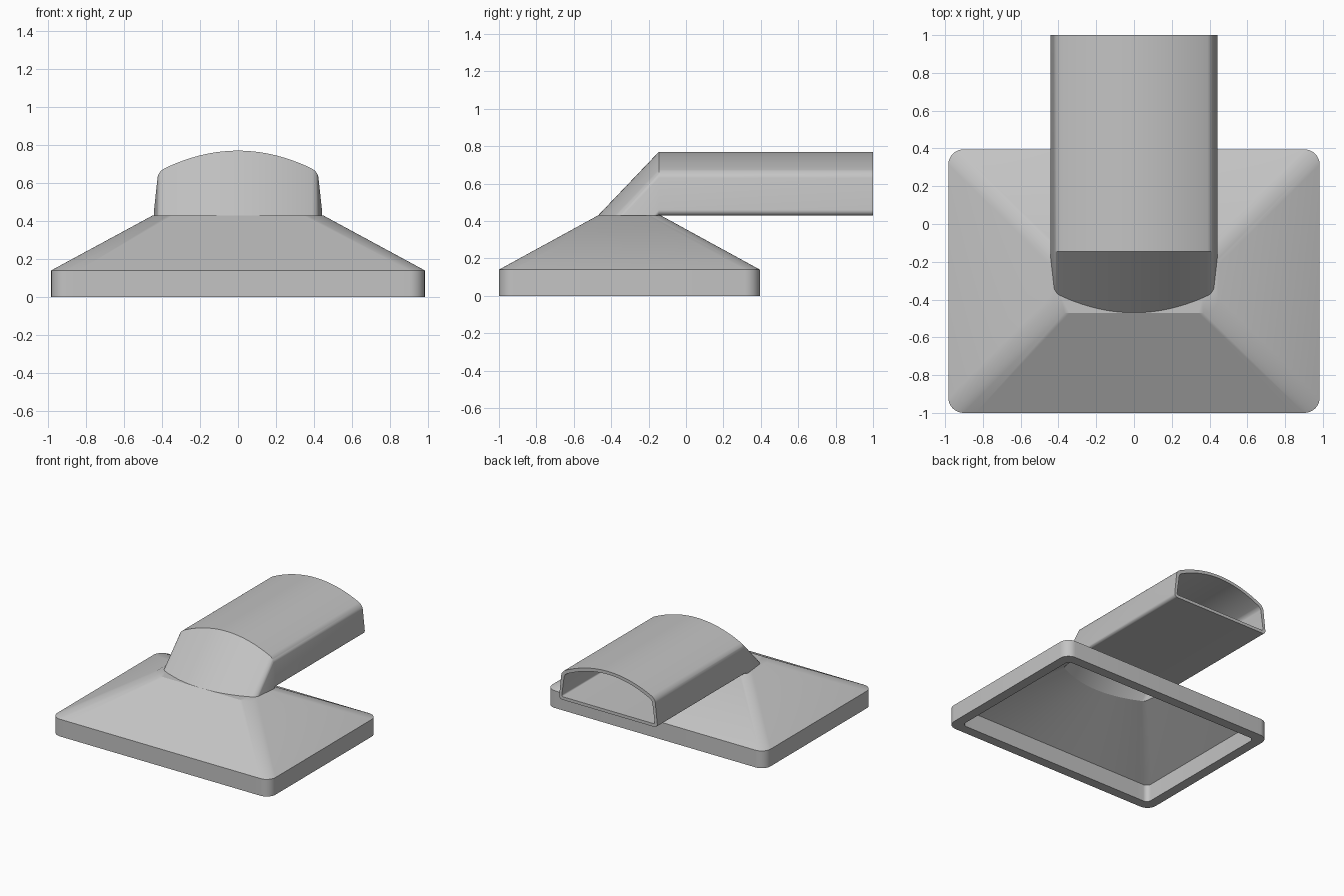
import bpy, bmesh

old = bpy.data.objects.get("Cube")
if old:
    bpy.data.objects.remove(old, do_unlink=True)

grey = bpy.data.materials.new("plain grey")
grey.use_nodes = True
colour = (0.55, 0.55, 0.55, 1)
grey.diffuse_color = colour
grey.node_tree.nodes["Principled BSDF"].inputs["Base Color"].default_value = colour


def fillet(a, c, b, steps=8):
    """Round corner from a to b around c."""
    pts = []
    for i in range(steps + 1):
        t = i / steps
        k = ((1 - t) ** 2, 1.4 * t * (1 - t), t * t)
        pts.append(tuple(sum(w * p[n] for w, p in zip(k, (a, c, b))) / sum(k) for n in (0, 1)))
    return pts


def outline(back_half, front_half, back, corner, apex, back_r, front_r, steps=14):
    """Rounded section (x, v), symmetric in x, with a bowed front side."""
    def bow(x):
        return corner + (apex - corner) * (1 - (x / front_half) ** 2)

    def side(v):
        return back_half + (front_half - back_half) * (v - back) / (corner - back)

    half = fillet((back_half - back_r, back), (back_half, back), (side(back + back_r), back + back_r))
    end = front_half - front_r
    half += fillet((side(corner - front_r), corner - front_r), (front_half, corner), (end, bow(end)))
    half += [(end * (1 - i / steps), bow(end * (1 - i / steps))) for i in range(1, steps + 1)]
    return half + [(-x, v) for x, v in reversed(half[:-1])]


def rectangle(half, back, front, r):
    return outline(half, half, -back, -front, -front, r, r)


def flat(section, z):
    return [(x, -v, z) for x, v in section]


def loft(name, rings):
    bm = bmesh.new()
    rows = [[bm.verts.new(p) for p in ring] for ring in rings]
    for low, up in zip(rows, rows[1:]):
        for j in range(len(low)):
            k = (j + 1) % len(low)
            bm.faces.new((low[j], up[j], up[k], low[k]))
    bmesh.ops.remove_doubles(bm, verts=bm.verts, dist=0.0001)
    mesh = bpy.data.meshes.new(name)
    bm.to_mesh(mesh)
    bm.free()
    mesh.materials.append(grey)
    obj = bpy.data.objects.new(name, mesh)
    bpy.context.collection.objects.link(obj)
    bpy.ops.object.select_all(action="DESELECT")
    obj.select_set(True)
    bpy.context.view_layer.objects.active = obj
    bpy.ops.object.shade_smooth_by_angle(angle=0.5)


# Main levels
lip, neck, hinge = 0.14, 0.43, -0.145
wall = 0.025

# Duct section, outside and inside
duct_out = outline(0.445, 0.42, 0, 0.23, 0.34, 0.03, 0.03)
duct_in = outline(0.445 - wall, 0.42 - wall, wall, 0.23 - wall * 0.8, 0.34 - wall, 0.015, 0.02)


def mouth(section):
    return [(x, hinge - v * 0.955, neck) for x, v in section]


def upright(section, y):
    return [(x, y, neck + v) for x, v in section]


# Hollow hood with a straight rim and sloping sides
rim_out = rectangle(0.983, 0.395, -1, 0.08)
rim_in = rectangle(0.903, 0.315, -0.92, 0.04)
collar = rectangle(0.447, -0.135, -0.47, 0.08)
loft("hood", [
    mouth(duct_in), flat(rim_in, lip), flat(rim_in, 0),
    flat(rim_out, 0), flat(rim_out, lip), flat(collar, neck), mouth(duct_out),
])

# Hollow duct with a chamfered elbow
loft("duct", [
    mouth(duct_out), upright(duct_out, hinge), upright(duct_out, 1),
    upright(duct_in, 1), upright(duct_in, hinge), mouth(duct_in),
])
